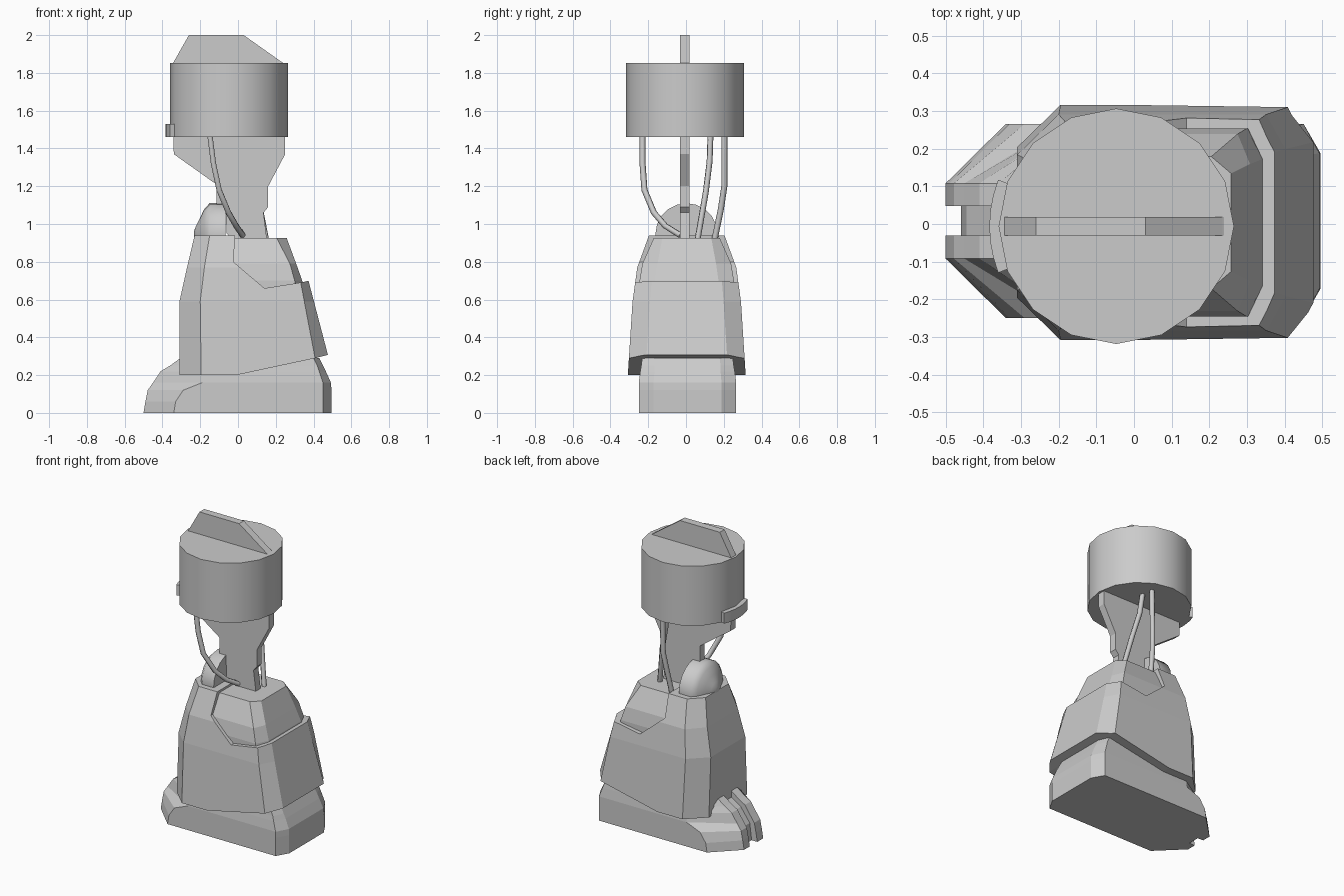
import bpy, bmesh, math
from mathutils import Vector

if "Cube" in bpy.data.objects:
    bpy.data.objects.remove(bpy.data.objects["Cube"])


def make(name, verts, faces):
    me = bpy.data.meshes.new(name)
    me.from_pydata(verts, [], faces)
    bm = bmesh.new()
    bm.from_mesh(me)
    bmesh.ops.recalc_face_normals(bm, faces=bm.faces)
    bm.to_mesh(me)
    bm.free()
    ob = bpy.data.objects.new(name, me)
    bpy.context.collection.objects.link(ob)
    return ob


def skin(name, rings):
    """Join equal rings of points into a capped solid."""
    n = len(rings[0])
    faces = [list(range(n)), list(range((len(rings) - 1) * n, len(rings) * n))]
    for r in range(len(rings) - 1):
        for i in range(n):
            j = (i + 1) % n
            faces.append([r * n + i, r * n + j, (r + 1) * n + j, (r + 1) * n + i])
    return make(name, [p for ring in rings for p in ring], faces)


def octagon_loft(name, levels, cy):
    """Levels: z, toe x, toe half width, side start x, half width, side end x, heel x, heel half width."""
    rings = []
    for z, xt, tw, xs, w, xe, xh, hw in levels:
        half = [(xt, tw), (xs, w), (xe, w), (xh, hw)]
        rings.append([(x, cy + y, z) for x, y in half] +
                     [(x, cy - y, z) for x, y in reversed(half)])
    return skin(name, rings)


def prism(name, profile, y0, y1):
    """Extrude an x-z profile along y."""
    return skin(name, [[(x, y, z) for x, z in profile] for y in (y0, y1)])


def cut(ob, cutter):
    mod = ob.modifiers.new("cut", 'BOOLEAN')
    mod.operation = 'DIFFERENCE'
    mod.solver = 'EXACT'
    mod.object = cutter
    cutter.hide_render = True
    bpy.context.view_layer.objects.active = ob
    bpy.ops.object.modifier_apply(modifier=mod.name)
    bpy.data.objects.remove(cutter)


def smooth(ob, degrees=40):
    bpy.ops.object.select_all(action='DESELECT')
    ob.select_set(True)
    bpy.context.view_layer.objects.active = ob
    bpy.ops.object.shade_smooth_by_angle(angle=math.radians(degrees))


# Foot with rounded toe and a central toe groove
foot = octagon_loft("foot", [
    (0.00, -0.500, 0.10, -0.34, 0.258, 0.45, 0.495, 0.18),
    (0.06, -0.490, 0.10, -0.33, 0.258, 0.45, 0.495, 0.18),
    (0.12, -0.478, 0.10, -0.29, 0.258, 0.45, 0.495, 0.18),
    (0.16, -0.450, 0.10, -0.19, 0.258, 0.45, 0.492, 0.18),
    (0.22, -0.410, 0.10, -0.19, 0.250, 0.43, 0.465, 0.175),
    (0.25, -0.360, 0.10, -0.19, 0.245, 0.42, 0.450, 0.175),
    (0.29, -0.305, 0.10, -0.19, 0.240, 0.40, 0.430, 0.17)], 0.008)
cut(foot, prism("toe_groove", [(-0.6, -0.05), (-0.465, -0.05), (-0.445, 0.11), (-0.38, 0.2),
                               (-0.3, 0.25), (-0.3, 0.5), (-0.6, 0.5)], -0.03, 0.048))

# Ankle armour, cut low at the heel and raised along its rear hem
armour = octagon_loft("ankle_armour", [
    (0.20, -0.31, 0.20, -0.195, 0.312, 0.425, 0.504, 0.22),
    (0.59, -0.31, 0.18, -0.200, 0.287, 0.351, 0.402, 0.195),
    (0.77, -0.27, 0.16, -0.178, 0.262, 0.317, 0.355, 0.18),
    (0.94, -0.23, 0.12, -0.150, 0.200, 0.285, 0.310, 0.13)], 0.004)
cut(armour, prism("heel_notch", [(-0.01, 1.0), (-0.025, 0.8), (0.14, 0.66), (0.33, 0.69),
                                 (0.6, 0.745), (0.6, 1.0)], -0.5, 0.5))
cut(armour, prism("hem_wedge", [(-0.01, 0.1), (-0.01, 0.2), (0.41, 0.29), (0.6, 0.34),
                                (0.6, 0.1)], -0.5, 0.5))

# Inner cuff showing above the armour
octagon_loft("inner_cuff", [
    (0.45, -0.20, 0.10, -0.15, 0.250, 0.34, 0.380, 0.17),
    (0.70, -0.20, 0.10, -0.15, 0.250, 0.30, 0.340, 0.168),
    (0.79, -0.20, 0.10, -0.15, 0.235, 0.275, 0.308, 0.155),
    (0.925, -0.19, 0.08, -0.13, 0.175, 0.205, 0.258, 0.13)], 0.004)

# Rounded knuckle at the front of the ankle
knuckle = skin("ankle_knuckle", [
    [(x, 0.003 + r * math.cos(a), 0.945 + r * math.sin(a))
     for a in [2 * math.pi * i / 20 for i in range(20)]]
    for x, r in [(-0.232, 0.02), (-0.22, 0.05), (-0.2, 0.09), (-0.178, 0.135),
                 (-0.15, 0.165), (-0.065, 0.165)]])
smooth(knuckle, 50)

# Flat structural plate running up through the drum
prism("shin_plate", [
    (-0.01, 0.90), (0.155, 0.90), (0.135, 1.06), (0.16, 1.09), (0.16, 1.20), (0.25, 1.37),
    (0.25, 1.846), (0.235, 1.855), (0.03, 2.0), (-0.26, 2.0), (-0.345, 1.85), (-0.34, 1.37),
    (-0.115, 1.21), (-0.115, 1.09), (-0.065, 1.06), (-0.06, 0.95)], -0.031, 0.019)

# Drum
CX, CY = -0.047, -0.006
drum = skin("drum", [[(CX + 0.3125 * math.cos(i * math.pi / 8),
                       CY + 0.3125 * math.sin(i * math.pi / 8), z) for i in range(16)]
                     for z in (1.46, 1.853)])
smooth(drum)

# Curved tab on the lower front rim of the drum
sections = []
for i in range(7):
    a = math.pi + math.radians(-21.5 + 43 * i / 6)
    sections.append([(CX + r * math.cos(a), CY + r * math.sin(a), z)
                     for r, z in [(0.3, 1.46), (0.337, 1.46), (0.337, 1.53), (0.3, 1.53)]])
smooth(skin("rim_tab", sections))


# Cables from the drum down to the ankle
def cable(name, points, radius=0.016):
    cu = bpy.data.curves.new(name, 'CURVE')
    cu.dimensions = '3D'
    cu.bevel_depth = radius
    cu.bevel_resolution = 1
    cu.use_fill_caps = True
    sp = cu.splines.new('POLY')
    sp.points.add(len(points) - 1)
    for p, co in zip(sp.points, points):
        p.co = (*co, 1)
    bpy.context.collection.objects.link(bpy.data.objects.new(name, cu))


cable("front_cable", [(-0.15, -0.23, 1.48), (-0.13, -0.23, 1.32), (-0.1, -0.22, 1.18),
                      (-0.05, -0.17, 1.06), (-0.01, -0.11, 0.99), (0.025, -0.03, 0.94)])
cable("rear_inner_cable", [(0.04, 0.13, 1.48), (0.06, 0.125, 1.33), (0.1, 0.105, 1.17),
                           (0.15, 0.06, 0.91)])
cable("rear_outer_cable", [(0.03, 0.203, 1.48), (0.025, 0.203, 1.2), (0.01, 0.185, 1.08),
                           (-0.005, 0.15, 0.91)])
